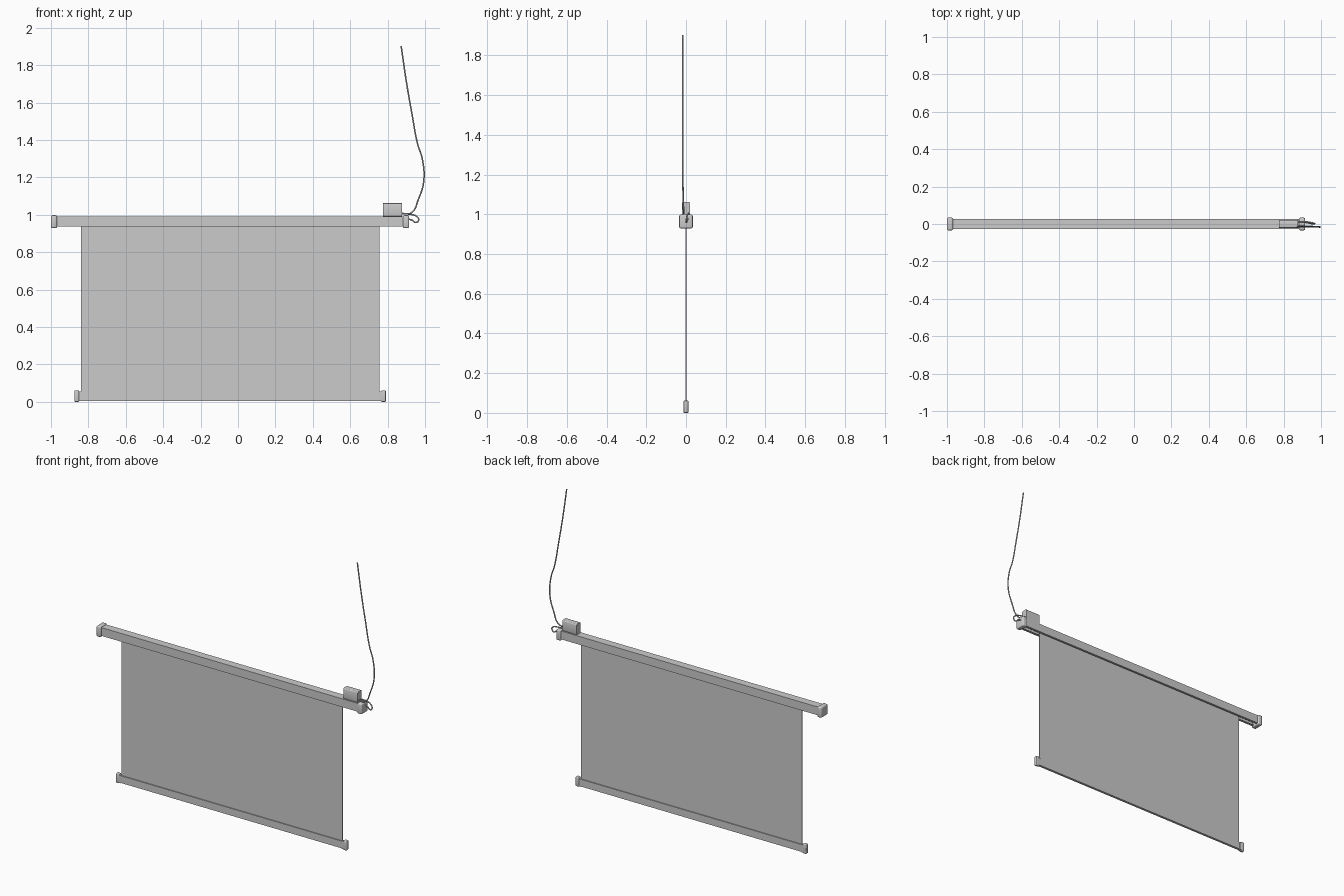
import bpy, bmesh

if "Cube" in bpy.data.objects:
    bpy.data.objects.remove(bpy.data.objects["Cube"])


def box(name, x0, x1, y0, y1, z0, z1, bevel=0.0, axis=None, segs=3):
    """Box from its limits; bevels all edges, or only those running along one axis."""
    bm = bmesh.new()
    bmesh.ops.create_cube(bm, size=1)
    for v in bm.verts:
        v.co = ((x0 + x1) / 2 + v.co.x * (x1 - x0),
                (y0 + y1) / 2 + v.co.y * (y1 - y0),
                (z0 + z1) / 2 + v.co.z * (z1 - z0))
    if bevel:
        edges = [e for e in bm.edges if axis is None
                 or abs((e.verts[0].co - e.verts[1].co)[axis]) > 1e-5]
        bmesh.ops.bevel(bm, geom=edges, offset=bevel, segments=segs,
                        profile=0.5, affect='EDGES')
    return finish(name, bm, bool(bevel))


def finish(name, bm, smooth=False):
    bmesh.ops.recalc_face_normals(bm, faces=bm.faces)
    me = bpy.data.meshes.new(name)
    bm.to_mesh(me)
    bm.free()
    ob = bpy.data.objects.new(name, me)
    bpy.context.collection.objects.link(ob)
    if smooth:
        bpy.ops.object.select_all(action='DESELECT')
        ob.select_set(True)
        bpy.context.view_layer.objects.active = ob
        bpy.ops.object.shade_smooth_by_angle()
    return ob


def extrude_x(name, profile, x0, x1):
    """Extrude a closed (y, z) profile along x."""
    bm = bmesh.new()
    face = bm.faces.new([bm.verts.new((x0, y, z)) for y, z in profile])
    new = bmesh.ops.extrude_face_region(bm, geom=[face])['geom']
    bmesh.ops.translate(bm, vec=(x1 - x0, 0, 0),
                        verts=[g for g in new if isinstance(g, bmesh.types.BMVert)])
    return finish(name, bm)


def cable(name, points, radius):
    cu = bpy.data.curves.new(name, 'CURVE')
    cu.dimensions = '3D'
    cu.bevel_depth = radius
    cu.bevel_resolution = 2
    cu.resolution_u = 8
    cu.use_fill_caps = True
    sp = cu.splines.new('BEZIER')
    sp.bezier_points.add(len(points) - 1)
    for bp, p in zip(sp.bezier_points, points):
        bp.co = p
        bp.handle_left_type = bp.handle_right_type = 'AUTO'
    ob = bpy.data.objects.new(name, cu)
    bpy.context.collection.objects.link(ob)


# Casing: channel open along the underside
outer = [(-0.012, 0.938), (-0.026, 0.938), (-0.026, 0.992)]
inner = [(-0.022, 0.988), (-0.022, 0.942), (-0.012, 0.942)]
flip = lambda pts: [(-y, z) for y, z in reversed(pts)]
extrude_x("casing", outer + flip(outer) + flip(inner) + inner[::1], -0.97, 0.89)

# Casing end caps
for side, x0, x1 in (("left", -1.0, -0.968), ("right", 0.882, 0.915)):
    box("casing_cap_" + side, x0, x1, -0.034, 0.034, 0.929, 0.998, 0.008)

# Fabric roller inside the casing
bm = bmesh.new()
bmesh.ops.create_cone(bm, cap_ends=True, segments=24, radius1=0.016, radius2=0.016, depth=1.84)
for v in bm.verts:
    v.co = (v.co.z - 0.04, v.co.y, v.co.x + 0.966)
finish("roller", bm, True)

# Screen sheet
box("screen", -0.84, 0.757, -0.002, 0.002, 0.03, 0.965)

# Weighted bottom bar with end caps
box("bottom_bar", -0.85, 0.767, -0.008, 0.008, 0.006, 0.053)
for side, s in (("left", -1), ("right", 1)):
    for part, a, b, h, z0, z1 in (("end", 0.808, 0.832, 0.012, 0.0, 0.062),
                                  ("collar", 0.797, 0.812, 0.0095, 0.004, 0.055)):
        xs = sorted((-0.042 + s * a, -0.042 + s * b))
        box(f"bar_cap_{part}_{side}", *xs, -h, h, z0, z1,
            0.005 if part == "end" else 0.0)

# Control box on top of the casing
box("control_box", 0.775, 0.878, -0.021, 0.021, 0.99, 1.062, 0.009, axis=0)

# Power cable rising from the control box
cable("power_cable", [(0.87, -0.012, 1.008), (0.925, -0.012, 1.01), (0.965, -0.014, 1.085),
                      (0.993, -0.016, 1.18), (0.985, -0.016, 1.3), (0.96, -0.016, 1.38),
                      (0.93, -0.016, 1.54), (0.902, -0.016, 1.7), (0.872, -0.016, 1.903)], 0.004)

# Short cable looping from the control box into the casing cap
cable("loop_cable", [(0.87, 0.012, 1.006), (0.92, 0.012, 1.003), (0.953, 0.006, 0.993),
                     (0.966, 0.002, 0.973), (0.952, 0.002, 0.959), (0.93, 0.006, 0.972),
                     (0.905, 0.01, 0.978)], 0.004)
